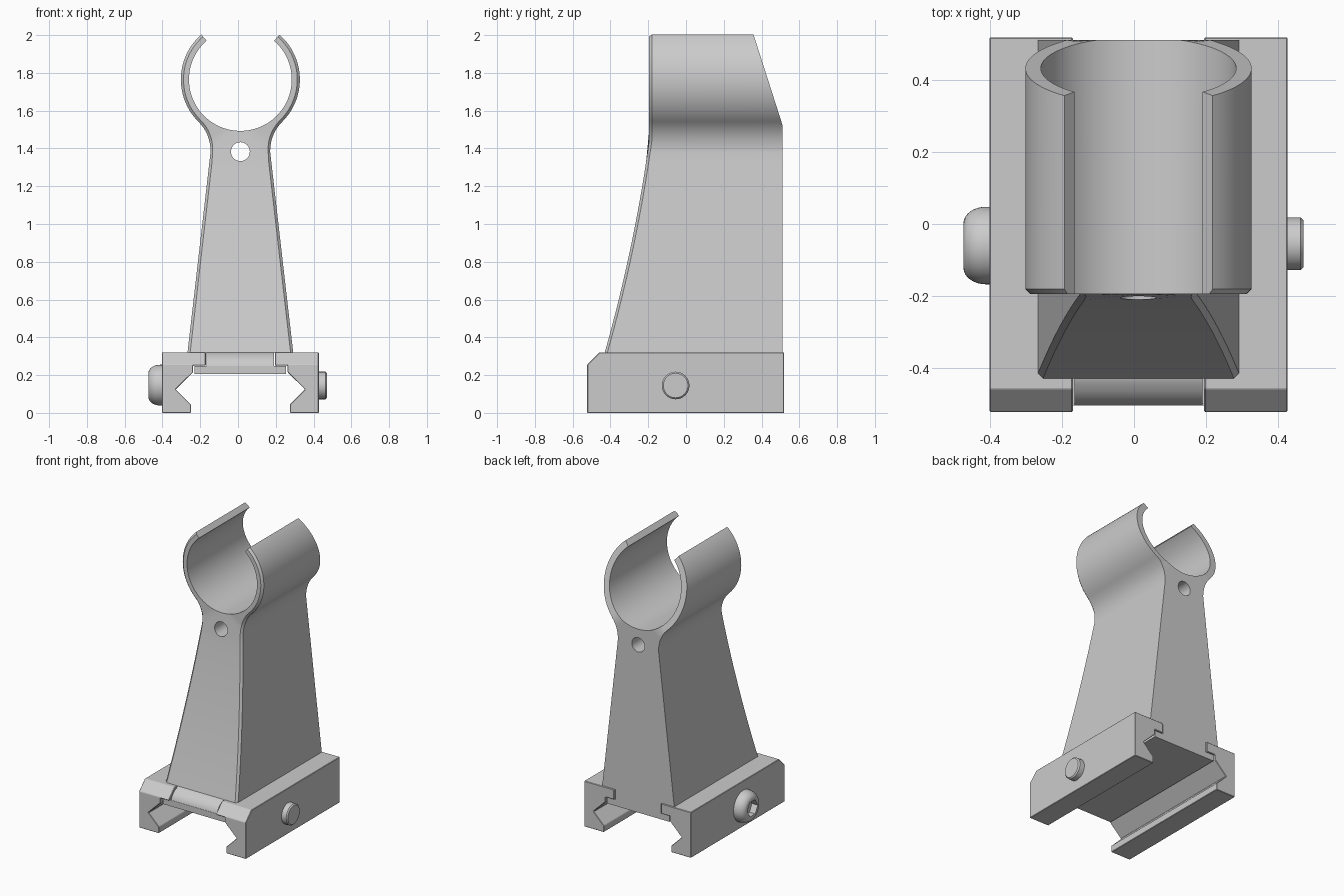
import bpy, bmesh
from math import sin, cos, pi, radians
from mathutils import Vector, Matrix

if "Cube" in bpy.data.objects:
    bpy.data.objects.remove(bpy.data.objects["Cube"])

CX = 0.0125           # symmetry plane of the mount
RC, RO, RI = 1.765, 0.315, 0.272   # ring centre height, outer and inner radius


def make(name, bm, loc=(0, 0, 0), smooth=True):
    bmesh.ops.recalc_face_normals(bm, faces=bm.faces)
    me = bpy.data.meshes.new(name)
    bm.to_mesh(me)
    bm.free()
    ob = bpy.data.objects.new(name, me)
    ob.location = loc
    bpy.context.collection.objects.link(ob)
    if smooth:
        bpy.ops.object.select_all(action='DESELECT')
        ob.select_set(True)
        bpy.context.view_layer.objects.active = ob
        bpy.ops.object.shade_smooth_by_angle(angle=radians(30))
    return ob


def prism(bm, pts, direction):
    f = bm.faces.new([bm.verts.new(p) for p in pts])
    r = bmesh.ops.extrude_face_region(bm, geom=[f])
    vs = [v for v in r['geom'] if isinstance(v, bmesh.types.BMVert)]
    bmesh.ops.translate(bm, verts=vs, vec=direction)


def cutter(name, target, radius, depth, segs, axis, loc):
    bm = bmesh.new()
    bmesh.ops.create_cone(bm, cap_ends=True, segments=segs, radius1=radius, radius2=radius,
                          depth=depth, matrix=Matrix.Rotation(pi / 2, 4, axis))
    ob = make(name, bm, loc, smooth=False)
    ob.hide_render = True
    ob.hide_viewport = True
    m = target.modifiers.new("cut", 'BOOLEAN')
    m.operation, m.solver, m.object = 'DIFFERENCE', 'EXACT', ob


def mirror(ob):
    m = ob.modifiers.new("mirror", 'MIRROR')
    m.use_clip = True


# Post and open ring: half section strips, mirrored
def front(z):
    if z > 1.44:
        return -0.195
    t = (z - 0.32) / 1.12
    return -0.43 + 0.235 * t + 0.08 * t * (1 - t)


def back(z):
    return 0.512 if z < 1.52 else 0.512 - (z - 1.52) * 0.32


def ring(r, a):
    return Vector((r * sin(a), RC - r * cos(a)))


pairs = []            # (inner point, outer point) in x, z
A0, A1, N = radians(139), radians(45), 36
for i in range(N):
    a = A0 + (A1 - A0) * i / N
    pairs.append((ring(RI, a), ring(RO, a)))
p0, p2 = ring(RO, A1), Vector((0.158, 1.38))
p1 = Vector((0.157, p0.y - (p0.x - 0.157)))
for i in range(17):
    t = i / 16
    inner = ring(RI, A1 * (1 - t))
    if i == 16:
        inner.x = 0
    pairs.append((inner, p0 * (1 - t) ** 2 + p1 * 2 * t * (1 - t) + p2 * t * t))
for i in range(1, 21):
    t = i / 20
    z = 1.38 + (0.318 - 1.38) * t
    pairs.append((Vector((0, z)), Vector((0.158 + 0.122 * t, z))))

bm = bmesh.new()
C = 0.014
rows = []
for a, b in pairs:
    m = b + (a - b).normalized() * C
    rows.append([bm.verts.new(v) for v in (
        (a.x, front(a.y), a.y), (m.x, front(m.y), m.y), (b.x, front(b.y) + C, b.y),
        (b.x, back(b.y), b.y), (a.x, back(a.y), a.y))])
for k, (r, s) in enumerate(zip(rows, rows[1:])):
    sides = 5 if pairs[k][0].x > 1e-6 else 4    # leave the symmetry plane open
    for j in range(sides):
        bm.faces.new((r[j], r[(j + 1) % 5], s[(j + 1) % 5], s[j]))
bm.faces.new(rows[0])
bm.faces.new(rows[-1])
post = make("post_and_ring", bm, (CX, 0, 0))
mirror(post)
cutter("pin_hole_cutter", post, 0.05, 2, 32, 'X', (CX, 0, 1.383))

# Clamp jaws with slanted front top edge
bm = bmesh.new()
jaw = [(0.415, 0), (0.262, 0), (0.262, 0.045), (0.342, 0.125), (0.25, 0.215),
       (0.25, 0.25), (0.183, 0.25), (0.183, 0.32), (0.415, 0.32)]
prism(bm, [(x, -0.523, z) for x, z in jaw], (0, 1.043, 0))
cut = bmesh.ops.bisect_plane(bm, geom=bm.verts[:] + bm.edges[:] + bm.faces[:],
                             plane_co=(0, -0.459, 0.32), plane_no=(0, -1, 1), clear_outer=True)
bmesh.ops.contextual_create(bm, geom=[e for e in cut['geom_cut'] if isinstance(e, bmesh.types.BMEdge)])
jaws = make("clamp_jaws", bm, (CX, 0, 0), smooth=False)
mirror(jaws)
bv = jaws.modifiers.new("bevel", 'BEVEL')
bv.width, bv.segments = 0.005, 1

# Base plate: wide flange below, rounded neck between the jaw lips
bm = bmesh.new()
prism(bm, [(-0.242, -0.505, z) for z in (0.205, 0.248)] +
      [(-0.242, 0.512, z) for z in (0.248, 0.205)], (0.484, 0, 0))
make("base_flange", bm, (CX, 0, 0), smooth=False)
bm = bmesh.new()
neck = [(0.512, 0.24), (-0.505, 0.24), (-0.5, 0.262), (-0.486, 0.284), (-0.466, 0.301),
        (-0.445, 0.313), (-0.425, 0.322), (0.512, 0.322)]
prism(bm, [(-0.178, y, z) for y, z in neck], (0.356, 0, 0))
make("base_neck", bm, (CX, 0, 0))


# Cross bolt: domed socket head on the left, stub on the right
def lathe_x(name, prof, loc, n=48):
    bm = bmesh.new()
    loops = [[bm.verts.new((x, r * cos(2 * pi * i / n), r * sin(2 * pi * i / n)))
              for i in range(n)] for x, r in prof]
    for a, b in zip(loops, loops[1:]):
        for i in range(n):
            bm.faces.new((a[i], a[(i + 1) % n], b[(i + 1) % n], b[i]))
    bm.faces.new(loops[0])
    bm.faces.new(loops[-1])
    return make(name, bm, loc)


dome = [(-0.39, 0.108), (-0.412, 0.108)] + [
    (-0.412 - 0.063 * sin(t * pi / 16), 0.062 + 0.046 * cos(t * pi / 16)) for t in range(1, 9)]
head = lathe_x("bolt_head", dome, (0, -0.06, 0.147))
cutter("hex_socket_cutter", head, 0.058, 0.1, 6, 'Y', (-0.48, -0.06, 0.147))
lathe_x("bolt_end", [(0.415, 0.073), (0.464, 0.073), (0.472, 0.065)], (0, -0.055, 0.145))
